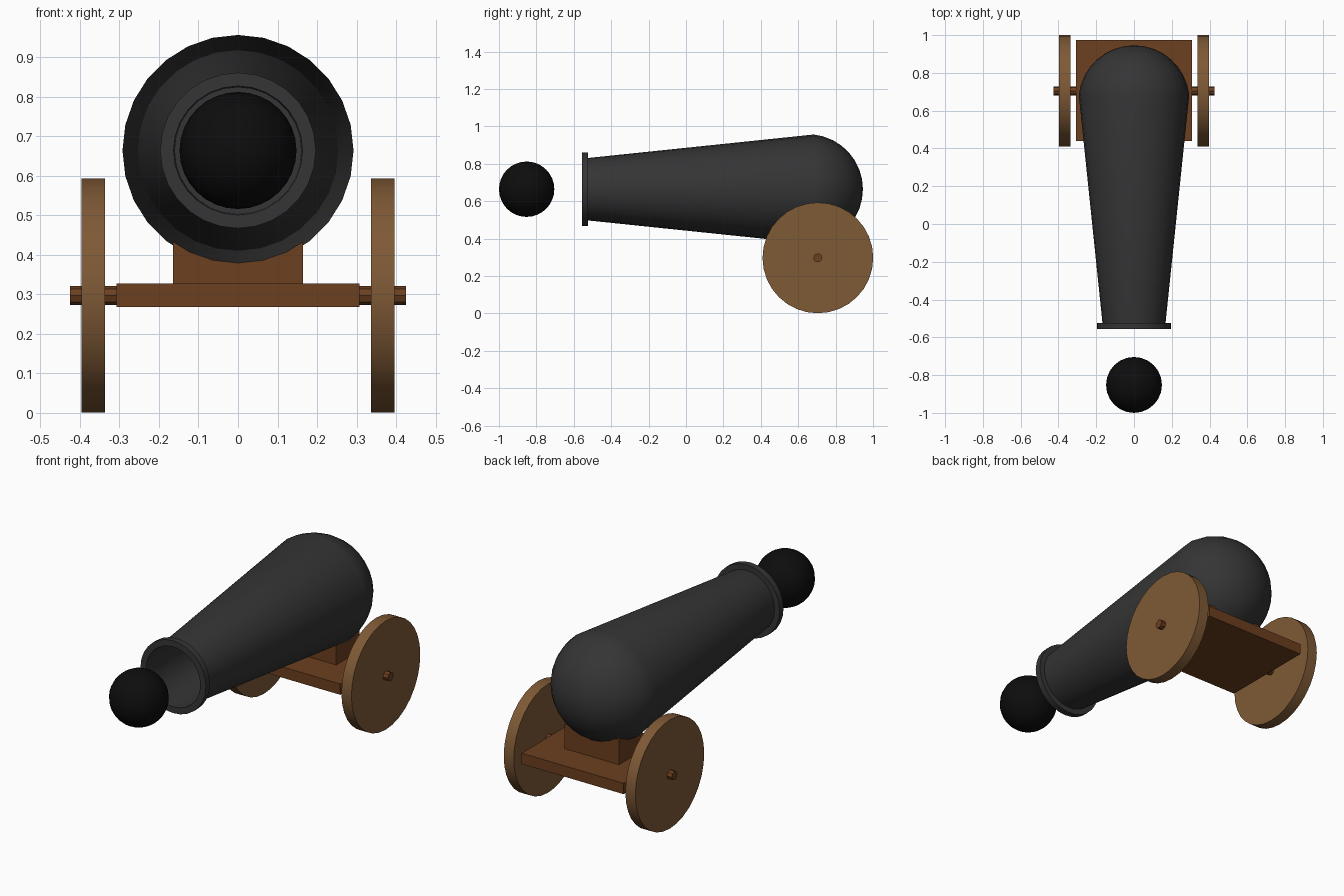
import bpy, bmesh, math

if "Cube" in bpy.data.objects:
    bpy.data.objects.remove(bpy.data.objects["Cube"])

SEG = 28
AXIS_Z = 0.664


def material(name, rgb):
    m = bpy.data.materials.new(name)
    m.diffuse_color = (*rgb, 1)
    m.use_nodes = True
    m.node_tree.nodes["Principled BSDF"].inputs["Base Color"].default_value = m.diffuse_color
    return m


IRON = material("iron", (0.035, 0.035, 0.035))
BLACK = material("black_iron", (0.004, 0.004, 0.004))
WOOD = material("dark_wood", (0.15, 0.05, 0.014))
WHEEL = material("wheel_wood", (0.21, 0.1, 0.036))


def finish(ob, name, mat, angle=None):
    ob.name = name
    ob.data.materials.append(mat)
    if angle:
        bpy.ops.object.select_all(action='DESELECT')
        ob.select_set(True)
        bpy.context.view_layer.objects.active = ob
        bpy.ops.object.shade_smooth_by_angle(angle=math.radians(angle))
    return ob


def box(name, lo, hi, mat):
    bpy.ops.mesh.primitive_cube_add(size=1, location=[(a + b) / 2 for a, b in zip(lo, hi)])
    ob = bpy.context.object
    ob.scale = [b - a for a, b in zip(lo, hi)]
    bpy.ops.object.transform_apply(location=False, rotation=False, scale=True)
    return finish(ob, name, mat)


def x_cylinder(name, x, r, length, sides, mat):
    bpy.ops.mesh.primitive_cylinder_add(vertices=sides, radius=r, depth=length,
                                        location=(x, 0.705, 0.297),
                                        rotation=(0, math.pi / 2, 0))
    return finish(bpy.context.object, name, mat, 40)


def lathe_y(name, profile, mat):
    # Spin (radius, y) points around the barrel axis
    bm = bmesh.new()
    verts = [bm.verts.new((r, y, 0)) for r, y in profile]
    edges = [bm.edges.new(p) for p in zip(verts, verts[1:])]
    bmesh.ops.spin(bm, geom=verts + edges, cent=(0, 0, 0), axis=(0, 1, 0),
                   angle=2 * math.pi, steps=SEG, use_duplicate=False)
    bmesh.ops.remove_doubles(bm, verts=bm.verts, dist=1e-4)
    bmesh.ops.recalc_face_normals(bm, faces=bm.faces)
    me = bpy.data.meshes.new(name)
    bm.to_mesh(me)
    bm.free()
    ob = bpy.data.objects.new(name, me)
    ob.location.z = AXIS_Z
    bpy.context.collection.objects.link(ob)
    return finish(ob, name, mat, 40)


# Barrel: bore, muzzle lip, taper and round breech
profile = [(0, 0.4), (0.16, 0.4), (0.163, -0.557), (0.197, -0.557), (0.197, -0.523), (0.167, -0.523)]
for i in range(9):
    a = math.radians(6 + 84 * i / 8)
    profile.append((0.294 * math.cos(a) if i < 8 else 0, 0.655 + 0.294 * math.sin(a) - 0.003))
lathe_y("barrel", profile, IRON)

# Ball in front of the muzzle
bpy.ops.mesh.primitive_uv_sphere_add(segments=24, ring_count=16, radius=0.148,
                                     location=(0, -0.852, AXIS_Z))
finish(bpy.context.object, "cannonball", BLACK, 60)

# Carriage: deck, support block and axle
box("carriage_deck", (-0.307, 0.44, 0.268), (0.307, 0.975, 0.327), WOOD)
box("support_block", (-0.164, 0.61, 0.31), (0.164, 0.81, 0.46), WOOD)
x_cylinder("axle", 0, 0.024, 0.85, 8, WOOD)

# Solid wheels
for side, sx in (("left", -1), ("right", 1)):
    x_cylinder(side + "_wheel", sx * 0.366, 0.296, 0.06, 32, WHEEL)
